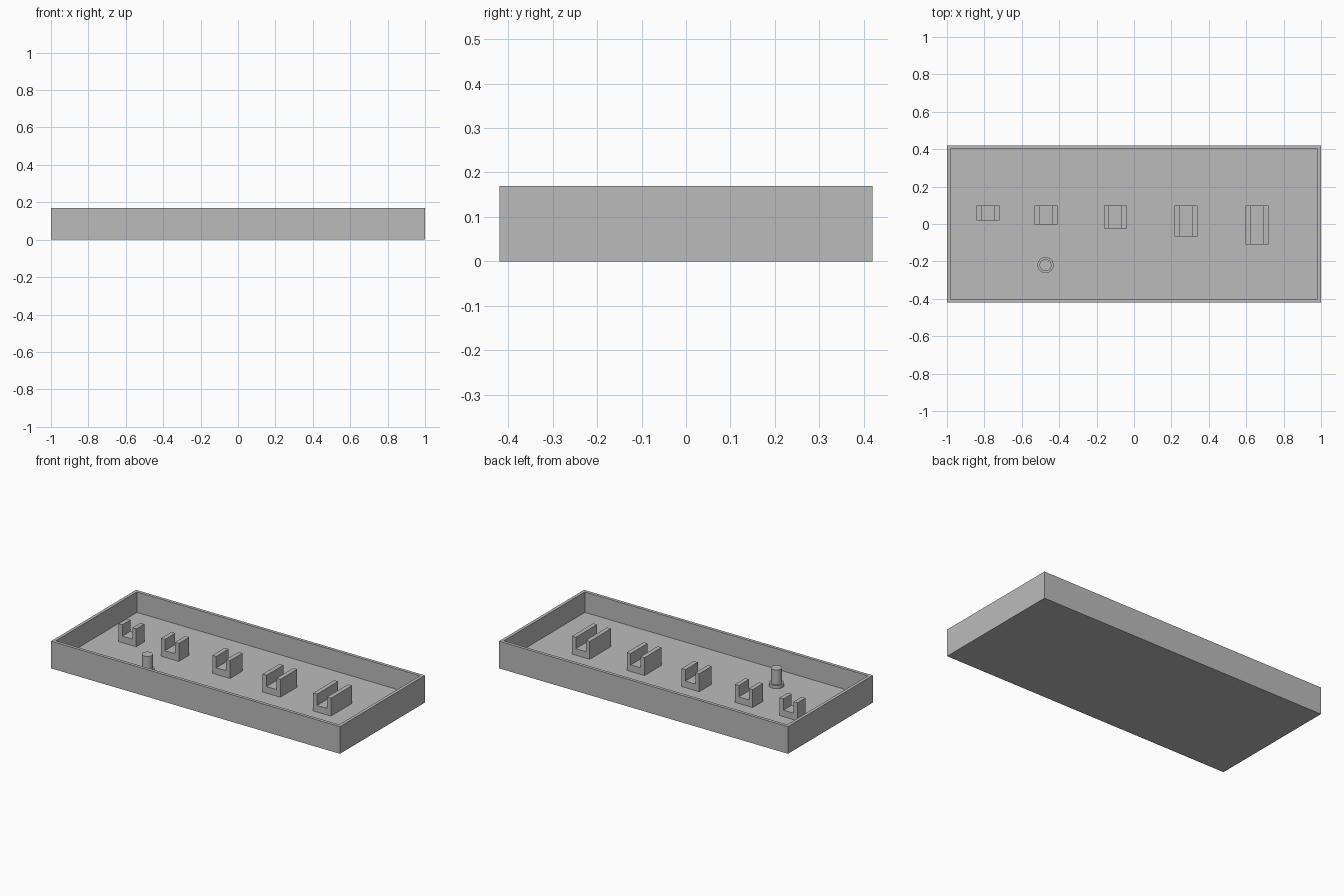
import bpy, bmesh, math

if "Cube" in bpy.data.objects:
    bpy.data.objects.remove(bpy.data.objects["Cube"])

LENGTH, WIDTH, HEIGHT = 2.0, 0.84, 0.17
WALL, FLOOR = 0.028, 0.042
TOP = 0.154  # shared top of clips and peg

grey = bpy.data.materials.new("plain grey")
grey.diffuse_color = (0.5, 0.5, 0.5, 1)
grey.use_nodes = True
grey.node_tree.nodes["Principled BSDF"].inputs["Base Color"].default_value = grey.diffuse_color


def finish(name, bm):
    bmesh.ops.recalc_face_normals(bm, faces=bm.faces)
    mesh = bpy.data.meshes.new(name)
    bm.to_mesh(mesh)
    bm.free()
    mesh.materials.append(grey)
    obj = bpy.data.objects.new(name, mesh)
    bpy.context.collection.objects.link(obj)
    return obj


def extrude_profile(name, points, offset):
    bm = bmesh.new()
    face = bm.faces.new([bm.verts.new(p) for p in points])
    out = bmesh.ops.extrude_face_region(bm, geom=[face], use_keep_orig=True)
    verts = [g for g in out["geom"] if isinstance(g, bmesh.types.BMVert)]
    bmesh.ops.translate(bm, verts=verts, vec=offset)
    return finish(name, bm)


# Open tray: a box whose top is inset and pushed down to the floor
bm = bmesh.new()
bmesh.ops.create_cube(bm, size=1)
bmesh.ops.scale(bm, verts=bm.verts, vec=(LENGTH, WIDTH, HEIGHT))
bmesh.ops.translate(bm, verts=bm.verts, vec=(0, 0, HEIGHT / 2))
top = max(bm.faces, key=lambda f: f.calc_center_median().z)
bmesh.ops.inset_region(bm, faces=[top], thickness=WALL)
out = bmesh.ops.extrude_discrete_faces(bm, faces=[top])
bmesh.ops.translate(bm, verts=out["faces"][0].verts, vec=(0, 0, FLOOR - HEIGHT))
finish("tray", bm)

# U-shaped clips, sharing a back line and growing longer to the right
HALF, SLOT, SLOT_Z, BACK = 0.0615, 0.0345, 0.083, 0.10
clips = [(-0.78, 0.08), (-0.47, 0.102), (-0.10, 0.123), (0.278, 0.166), (0.658, 0.209)]
for i, (cx, depth) in enumerate(clips, 1):
    half = [(HALF, FLOOR), (HALF, TOP), (SLOT, TOP), (SLOT, SLOT_Z)]
    outline = half + [(-x, z) for x, z in reversed(half)]
    extrude_profile(f"clip_{i}", [(cx + x, BACK, z) for x, z in outline], (0, -depth, 0))

# Round peg with a collar at its foot, turned from a stepped profile
bm = bmesh.new()
steps = [(0, FLOOR), (0.043, FLOOR), (0.043, FLOOR + 0.02),
         (0.032, FLOOR + 0.02), (0.032, TOP), (0, TOP)]
verts = [bm.verts.new((r, 0, z)) for r, z in steps]
edges = [bm.edges.new(pair) for pair in zip(verts, verts[1:])]
bmesh.ops.spin(bm, geom=verts + edges, cent=(0, 0, 0), axis=(0, 0, 1),
               angle=math.tau, steps=32)
bmesh.ops.remove_doubles(bm, verts=bm.verts, dist=0.0001)
peg = finish("peg", bm)
peg.location = (-0.473, -0.22, 0)
bpy.context.view_layer.objects.active = peg
peg.select_set(True)
bpy.ops.object.shade_smooth_by_angle(angle=math.radians(30))
